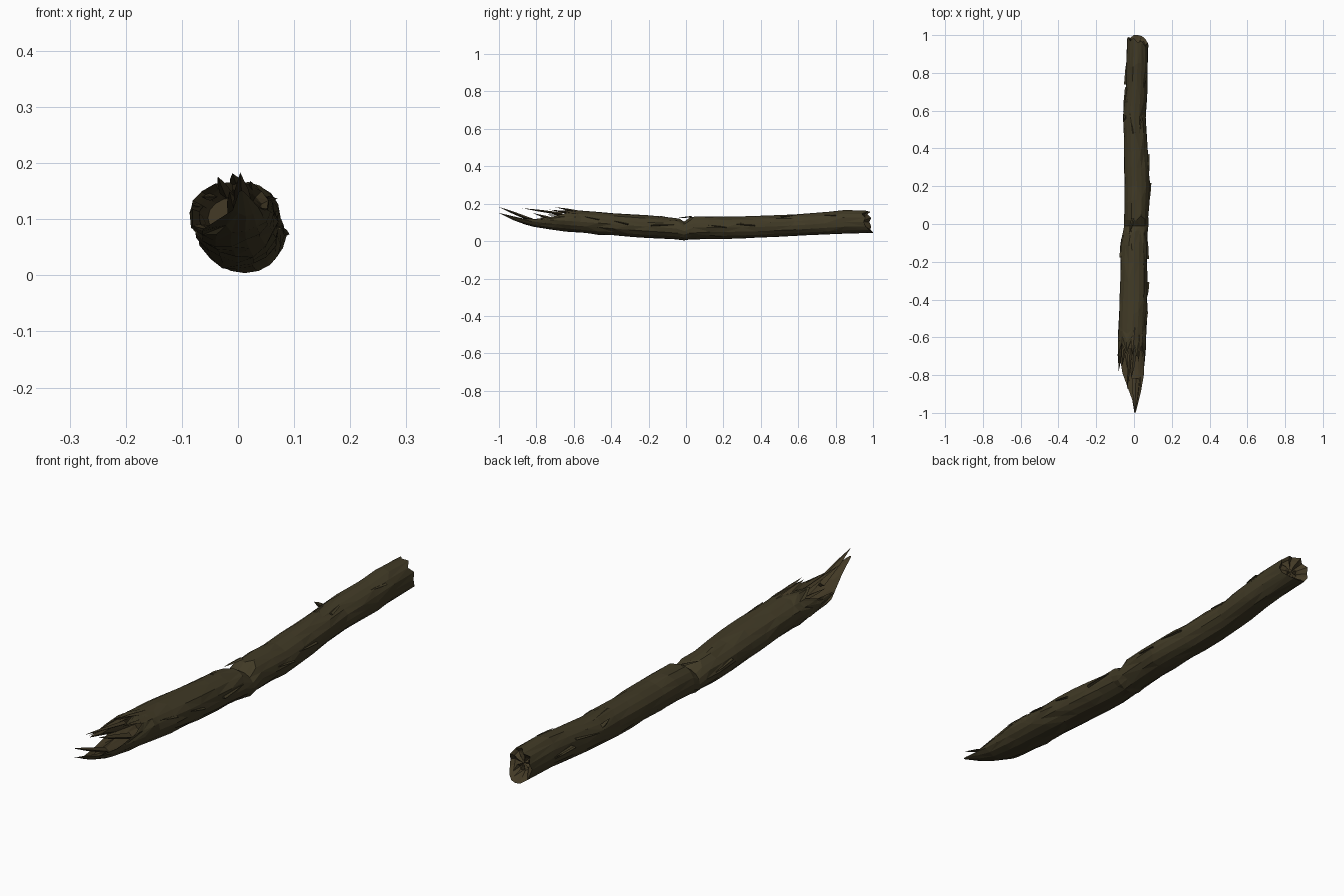
import bpy, bmesh, math, random
from mathutils import Vector

if "Cube" in bpy.data.objects:
    bpy.data.objects.remove(bpy.data.objects["Cube"])

random.seed(7)
N = 16

def material(name, col):
    m = bpy.data.materials.new(name)
    m.diffuse_color = (*col, 1)
    m.use_nodes = True
    m.node_tree.nodes["Principled BSDF"].inputs["Base Color"].default_value = m.diffuse_color
    return m

bark = material("dark olive bark", (0.052, 0.042, 0.019))
wood = material("broken wood", (0.056, 0.042, 0.019))

# Outline of the log: y, left x, right x, bottom z, top z
PROFILE = [
    (-1.0, -0.012, 0.016, 0.150, 0.190), (-0.95, -0.022, 0.024, 0.122, 0.185),
    (-0.88, -0.040, 0.042, 0.092, 0.175), (-0.80, -0.080, 0.052, 0.070, 0.168),
    (-0.65, -0.088, 0.064, 0.050, 0.168), (-0.50, -0.082, 0.070, 0.038, 0.160),
    (-0.30, -0.075, 0.074, 0.022, 0.145), (-0.10, -0.070, 0.070, 0.009, 0.132),
    (-0.05, -0.062, 0.072, 0.007, 0.128), (-0.01, -0.052, 0.076, 0.004, 0.104),
    (0.03, -0.054, 0.078, 0.007, 0.136), (0.20, -0.054, 0.085, 0.012, 0.131),
    (0.40, -0.054, 0.072, 0.016, 0.135), (0.58, -0.060, 0.064, 0.026, 0.141),
    (0.75, -0.044, 0.074, 0.034, 0.156), (0.88, -0.038, 0.076, 0.039, 0.168),
    (1.0, -0.036, 0.076, 0.044, 0.160)]

def surface(y, j, scale=1.0):
    """Point on the log at length y, column j (0 = +x, 4 = top)."""
    y = max(-1.0, min(1.0, y))
    for p, q in zip(PROFILE, PROFILE[1:]):
        if y <= q[0]:
            t = (y - p[0]) / (q[0] - p[0])
            x0, x1, z0, z1 = (p[i] + (q[i] - p[i]) * t for i in range(1, 5))
            break
    a = j * math.tau / N
    return Vector(((x0 + x1) / 2 + (x1 - x0) / 2 * scale * math.cos(a), y,
                   (z0 + z1) / 2 + (z1 - z0) / 2 * scale * math.sin(a)))

def finish(bm, name, mats):
    bmesh.ops.recalc_face_normals(bm, faces=bm.faces)
    me = bpy.data.meshes.new(name)
    bm.to_mesh(me)
    bm.free()
    for m in mats:
        me.materials.append(m)
    ob = bpy.data.objects.new(name, me)
    bpy.context.collection.objects.link(ob)
    return ob

# Where each bark column breaks off at the front and at the back
FRONT = [-0.80, -0.70, -0.64, -0.70, -0.61, -0.69, -0.63, -0.68,
         -0.78, -0.67, -0.79, -0.93, -1.0, -1.0, -0.98, -0.89]
BACK = [0.95, 0.96, 0.94, 0.97, 0.96, 0.985, 0.97, 0.99,
        0.98, 0.99, 0.985, 1.0, 1.0, 0.995, 0.98, 0.96]

# Hollow trunk: inner front wall, outer bark, recessed back end
bm = bmesh.new()
rings, kinds = [], []

def ring(fn, kind):
    rings.append([bm.verts.new(fn(j)) for j in range(N)])
    kinds.append(kind)

def rough(y, j, amp=0.0035):
    s = 1 + random.uniform(-amp, amp * 0.6) / 0.065
    p = surface(y + random.uniform(-0.015, 0.015), j, s)
    p.z = max(p.z, 0.002)
    return p

S = -0.55
for k in range(4):
    t = k / 4
    ring(lambda j: surface(S + (FRONT[j] - S) * t, j, 0.60 + 0.25 * t), 1)
for k in range(5):
    t = 1 - k / 5
    ring(lambda j: surface(FRONT[j], j) if k == 0 else rough(S + (FRONT[j] - S) * t, j), 0)
for y in [S, -0.47, -0.39, -0.3, -0.21, -0.12, -0.05]:
    ring(lambda j: rough(y, j), 0)
ring(lambda j: surface(-0.01, j), 0)
for y in [0.03, 0.12, 0.2, 0.29, 0.38, 0.47, 0.57, 0.66, 0.75, 0.84]:
    ring(lambda j: rough(y, j), 0)
ring(lambda j: surface(BACK[j], j), 0)
ring(lambda j: surface(BACK[j] - 0.012, j, 0.78), 1)
ring(lambda j: surface(0.945 + 0.01 * (j % 2), j, 0.45), 1)

for k in range(len(rings) - 1):
    for j in range(N):
        a, b = rings[k], rings[k + 1]
        i = (j + 1) % N
        quad = [a[j], a[i], b[i], b[j]]
        # alternating diagonals give the faceted, split bark
        tris = ((0, 1, 2), (0, 2, 3)) if random.random() < 0.5 else ((0, 1, 3), (1, 2, 3))
        for t in tris:
            f = bm.faces.new([quad[n] for n in t])
            f.material_index = max(kinds[k], kinds[k + 1])
for end in (rings[0], rings[-1]):
    c = bm.verts.new(sum((v.co for v in end), Vector()) / N)
    for j in range(N):
        bm.faces.new((end[j], end[(j + 1) % N], c)).material_index = 1
finish(bm, "log_trunk", [bark, wood])

# Pointed slivers: a flat four-sided base tapering to a tip
def sliver(bm, a, b, w, h):
    a, b = Vector(a), Vector(b)
    d = (b - a).normalized()
    side = d.cross(Vector((0, 0, 1))).normalized()
    up = side.cross(d)
    base = [a + side * w, a + up * h, a - side * w, a - up * h]
    mid = [a.lerp(b, 0.6) + (p - a) * 0.6 for p in base]
    v0 = [bm.verts.new(p) for p in base]
    v1 = [bm.verts.new(p) for p in mid]
    tip = bm.verts.new(b)
    bm.faces.new(v0)
    for i in range(4):
        n = (i + 1) % 4
        bm.faces.new((v0[i], v0[n], v1[n], v1[i]))
        bm.faces.new((v1[i], v1[n], tip))

bm = bmesh.new()
for a, b, w, h in [
        ((-0.020, -0.66, 0.145), (-0.036, -0.875, 0.176), 0.012, 0.008),
        ((-0.070, -0.60, 0.120), (-0.082, -0.78, 0.125), 0.010, 0.010),
        ((-0.050, -0.62, 0.140), (-0.062, -0.75, 0.140), 0.014, 0.007),
        ((0.005, -0.55, 0.152), (-0.010, -0.70, 0.182), 0.018, 0.008),
        ((0.030, -0.58, 0.145), (0.022, -0.73, 0.168), 0.014, 0.008),
        ((0.000, -0.66, 0.100), (-0.015, -0.82, 0.150), 0.018, 0.012),
        ((0.010, -0.82, 0.110), (0.004, -1.00, 0.183), 0.020, 0.010)]:
    sliver(bm, a, b, w, h)
finish(bm, "splinters", [wood])

# Thin lifted bark flakes lying along the trunk
bm = bmesh.new()
for _ in range(14):
    y, j = random.uniform(-0.5, 0.85), random.uniform(0, 8)
    L = random.choice((-1, 1)) * random.uniform(0.07, 0.13)
    sliver(bm, surface(y, j, 0.97), surface(y + L, j + 0.5, 1.02), 0.010, 0.004)
finish(bm, "bark_flakes", [bark])

# Small broken twig on the upper left
bm = bmesh.new()
sliver(bm, (-0.040, 0.58, 0.105), (-0.058, 0.54, 0.138), 0.010, 0.012)
finish(bm, "twig_stub", [bark])
